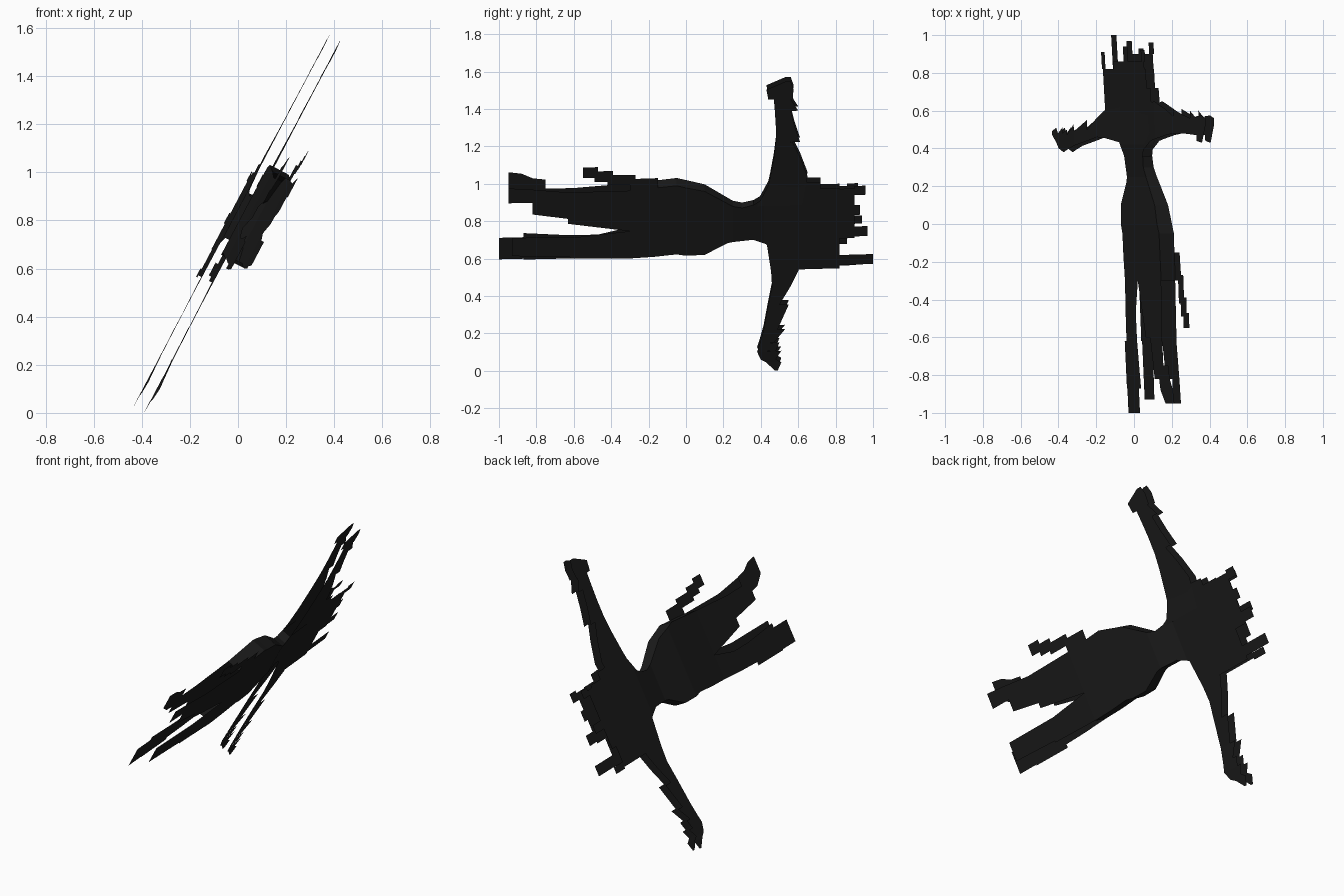
import bpy
import bmesh
from mathutils import Vector

if "Cube" in bpy.data.objects:
    bpy.data.objects.remove(bpy.data.objects["Cube"], do_unlink=True)

# Single charcoal cloth colour
cloth = bpy.data.materials.new("charcoal cloth")
cloth.use_nodes = True
charcoal = (0.011, 0.011, 0.011, 1)
cloth.diffuse_color = charcoal
cloth.node_tree.nodes["Principled BSDF"].inputs["Base Color"].default_value = charcoal

# Tilted garment frame: across runs along the sleeves, normal through the cloth
ACROSS = Vector((0.467, 0, 0.884))
NORMAL = Vector((0.884, 0, -0.467))
ORIGIN = Vector((0, 0, 0.79))

# Bend of the garment: (y, middle depth, half gap between the two panels)
BEND = [(-1, .10, .035), (-.3, .07, .042), (0, .045, .045), (.25, .033, .033),
        (.42, 0, .026), (.6, -.005, .025), (1, -.03, .025)]
FRONT, BACK = 1, -1


def depth(y, side):
    for (y0, m0, h0), (y1, m1, h1) in zip(BEND, BEND[1:]):
        if y <= y1:
            break
    t = (y - y0) / (y1 - y0)
    middle = m0 + (m1 - m0) * t
    half = h0 + (h1 - h0) * t
    return middle + side * half


def on_cloth(u, y, side):
    return ORIGIN + ACROSS * u + NORMAL * depth(y, side) + Vector((0, y, 0))


def add_face(bm, points, outward=None):
    face = bm.faces.new([bm.verts.new(p) for p in points])
    face.normal_update()
    if outward is not None and face.normal.dot(outward) < 0:
        face.normal_flip()


def finish(bm, name):
    bmesh.ops.remove_doubles(bm, verts=bm.verts, dist=0.0005)
    mesh = bpy.data.meshes.new(name)
    bm.to_mesh(mesh)
    bm.free()
    mesh.materials.append(cloth)
    obj = bpy.data.objects.new(name, mesh)
    bpy.context.collection.objects.link(obj)


def panel(name, side, rows, sleeve=False):
    """Ribbon of quads; rows hold (position, low edge, high edge)."""
    bm = bmesh.new()
    for (p, a, b), (q, c, d) in zip(rows, rows[1:]):
        if p == q:
            continue
        corners = [(p, a), (p, b), (q, d), (q, c)]
        if not sleeve:
            corners = [(u, y) for y, u in corners]
        add_face(bm, [on_cloth(u, y, side) for u, y in corners], NORMAL * side)
    finish(bm, name)


def tatters(name, side, strips):
    """Square-ended torn strips: (start y, end y, low u, high u)."""
    bm = bmesh.new()
    for y0, y1, low, high in strips:
        corners = [(low, y0), (high, y0), (high, y1), (low, y1)]
        add_face(bm, [on_cloth(u, y, side) for u, y in corners], NORMAL * side)
    finish(bm, name)


# Profiles shared by both panels
waist = [(.42, -.11, .165), (.36, -.08, .13), (.3, -.08, .12), (.25, -.08, .135),
         (.22, -.086, .155), (.1, -.15, .234), (0, -.15, .26), (-.05, -.14, .275),
         (-.17, -.15, .265), (-.3, -.155, .255)]
torso = [(.82, -.27, .215), (.72, -.27, .215), (.72, -.27, .255), (.6, -.27, .26),
         (.5, -.2, .25), (.45, -.13, .2), (.42, -.11, .165)]
upper_sleeve = [(.12, .38, .62), (.24, .44, .64), (.29, .45, .65), (.41, .47, .61),
                (.5, .48, .57), (.5, .48, .61), (.6, .48, .58), (.69, .475, .56),
                (.69, .475, .6), (.76, .47, .56), (.76, .44, .57), (.82, .43, .575),
                (.867, .53, .56)]
lower_sleeve = [(-.1, .43, .62), (-.28, .455, .6), (-.37, .46, .56), (-.48, .44, .5),
                (-.48, .44, .55), (-.63, .415, .49), (-.63, .415, .53), (-.71, .395, .47),
                (-.71, .395, .5), (-.76, .38, .48), (-.76, .38, .51), (-.81, .4, .48),
                (-.83, .43, .51), (-.88, .475, .49)]

for label, side in (("front", FRONT), ("back", BACK)):
    panel(label + "_waist_and_skirt", side, waist)
    panel(label + "_torso", side, torso)
    panel(label + "_upper_sleeve", side, upper_sleeve, sleeve=True)
    panel(label + "_lower_sleeve", side, lower_sleeve, sleeve=True)

# Split skirt tails, torn differently on each panel
panel("front_lower_tail", FRONT,
      [(-.3, -.155, .01), (-.57, -.15, -.02), (-.62, -.15, -.02), (-.62, -.14, -.02),
       (-.93, -.13, -.02)])
panel("back_lower_tail", BACK,
      [(-.3, -.155, -.01), (-.47, -.165, -.05), (-.62, -.17, -.05), (-.62, -.19, -.05),
       (-.87, -.19, -.03), (-.87, -.185, -.055), (-1, -.185, -.055)])
panel("front_upper_tail", FRONT,
      [(-.3, .01, .255), (-.63, .06, .25), (-.63, .09, .25), (-.82, .12, .27),
       (-.82, .19, .27), (-.95, .19, .28)])
panel("back_upper_tail", BACK,
      [(-.3, -.01, .255), (-.6, .05, .235), (-.6, .1, .235), (-.75, .12, .235),
       (-.75, .12, .29), (-.82, .13, .3), (-.82, .18, .3), (-.88, .19, .33),
       (-.95, .24, .34)])

# Torn strips at the side and far hem
tatters("front_side_tatters", FRONT,
        [(-.15, -.3, .25, .325), (-.27, -.42, .29, .35), (-.39, -.49, .31, .375),
         (-.47, -.55, .335, .4)])
tatters("front_hem_tatters", FRONT,
        [(.82, 1, -.25, -.19), (.82, .9, -.09, .21), (.9, .97, -.08, -.02),
         (.9, .93, .05, .11), (.9, .96, .17, .225)])
tatters("back_hem_tatters", BACK,
        [(.82, .91, -.28, -.24), (.82, .86, -.15, .2), (.86, .94, -.03, .02),
         (.86, .92, .17, .215)])

# Side seams closing the two panels from waist to hip
for label, column in (("lower", 1), ("upper", 2)):
    bm = bmesh.new()
    for first, second in zip(waist[1:], waist[2:]):
        ends = [(first, FRONT), (first, BACK), (second, BACK), (second, FRONT)]
        add_face(bm, [on_cloth(row[column], row[0], side) for row, side in ends],
                 ACROSS * (2 * column - 3))
    finish(bm, label + "_side_seam")
